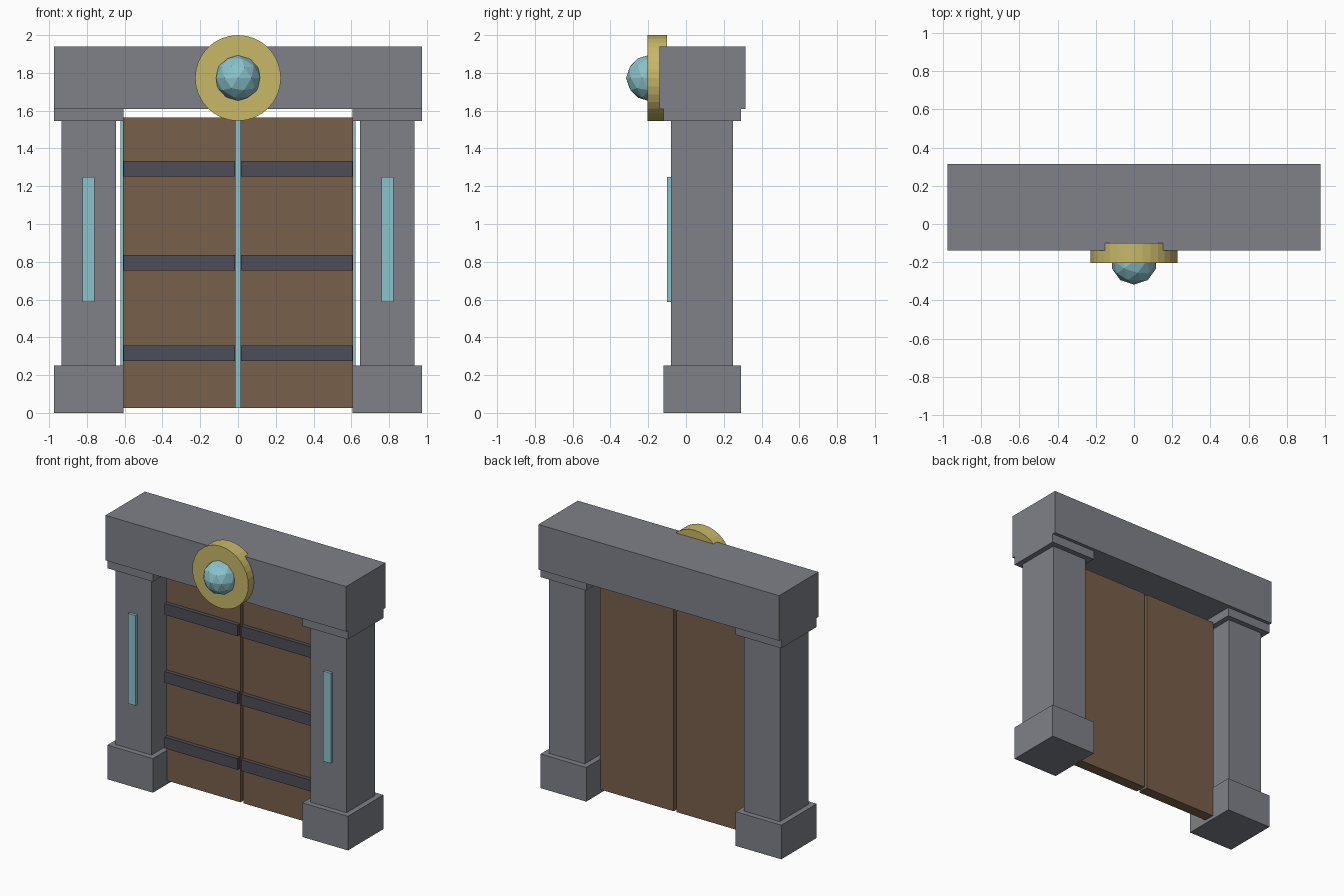
import bpy
from math import radians

cube = bpy.data.objects.get("Cube")
if cube:
    bpy.data.objects.remove(cube, do_unlink=True)


def material(name, rgb):
    mat = bpy.data.materials.new(name)
    mat.use_nodes = True
    color = (*rgb, 1.0)
    mat.diffuse_color = color
    mat.node_tree.nodes["Principled BSDF"].inputs["Base Color"].default_value = color
    return mat


stone = material("grey stone", (0.21, 0.22, 0.25))
wood = material("brown wood", (0.19, 0.115, 0.07))
iron = material("dark iron", (0.075, 0.075, 0.095))
gold = material("pale gold", (0.58, 0.48, 0.14))
glow = material("pale cyan", (0.26, 0.55, 0.61))


def finish(name, mat):
    obj = bpy.context.object
    obj.name = name
    obj.data.materials.append(mat)
    return obj


def box(name, mat, x, y, z):
    """Box from its (min, max) range on each axis."""
    bpy.ops.mesh.primitive_cube_add(size=1)
    obj = finish(name, mat)
    ranges = (x, y, z)
    centre = [(a + b) / 2 for a, b in ranges]
    size = [b - a for a, b in ranges]
    for v in obj.data.vertices:
        v.co = [c + p * s for c, p, s in zip(centre, v.co, size)]
    return obj


def pair(name, mat, x, y, z):
    """The same box on both sides."""
    box("left_" + name, mat, x, y, z)
    box("right_" + name, mat, (-x[1], -x[0]), y, z)


# Stone frame
block_x, block_y = (0.605, 0.975), (-0.12, 0.29)
pair("pillar_base", stone, block_x, block_y, (0, 0.25))
pair("pillar", stone, (0.645, 0.935), (-0.08, 0.25), (0.25, 1.545))
pair("pillar_capital", stone, block_x, block_y, (1.545, 1.61))
box("lintel", stone, (-0.975, 0.975), (-0.14, 0.315), (1.61, 1.94))

# Glowing strips on the pillars
pair("pillar_strip", glow, (0.76, 0.822), (-0.1, -0.07), (0.588, 1.248))

# Double door with iron bands and a glowing sheet inside
pair("door", wood, (0.012, 0.61), (0.045, 0.125), (0.025, 1.565))
for i, z in enumerate((0.315, 0.795, 1.293)):
    pair(f"door_band_{i + 1}", iron, (0.015, 0.606), (0.015, 0.06), (z - 0.041, z + 0.041))
box("glow_sheet", glow, (-0.622, 0.622), (0.075, 0.095), (0.026, 1.56))

# Round gold mount and faceted gem
bpy.ops.mesh.primitive_cylinder_add(vertices=32, radius=0.227, depth=0.105,
                                    location=(0, -0.1525, 1.773),
                                    rotation=(radians(90), 0, 0))
finish("gem_mount", gold)
bpy.ops.mesh.primitive_ico_sphere_add(subdivisions=2, radius=0.122,
                                      location=(0, -0.195, 1.773))
finish("gem", glow)
